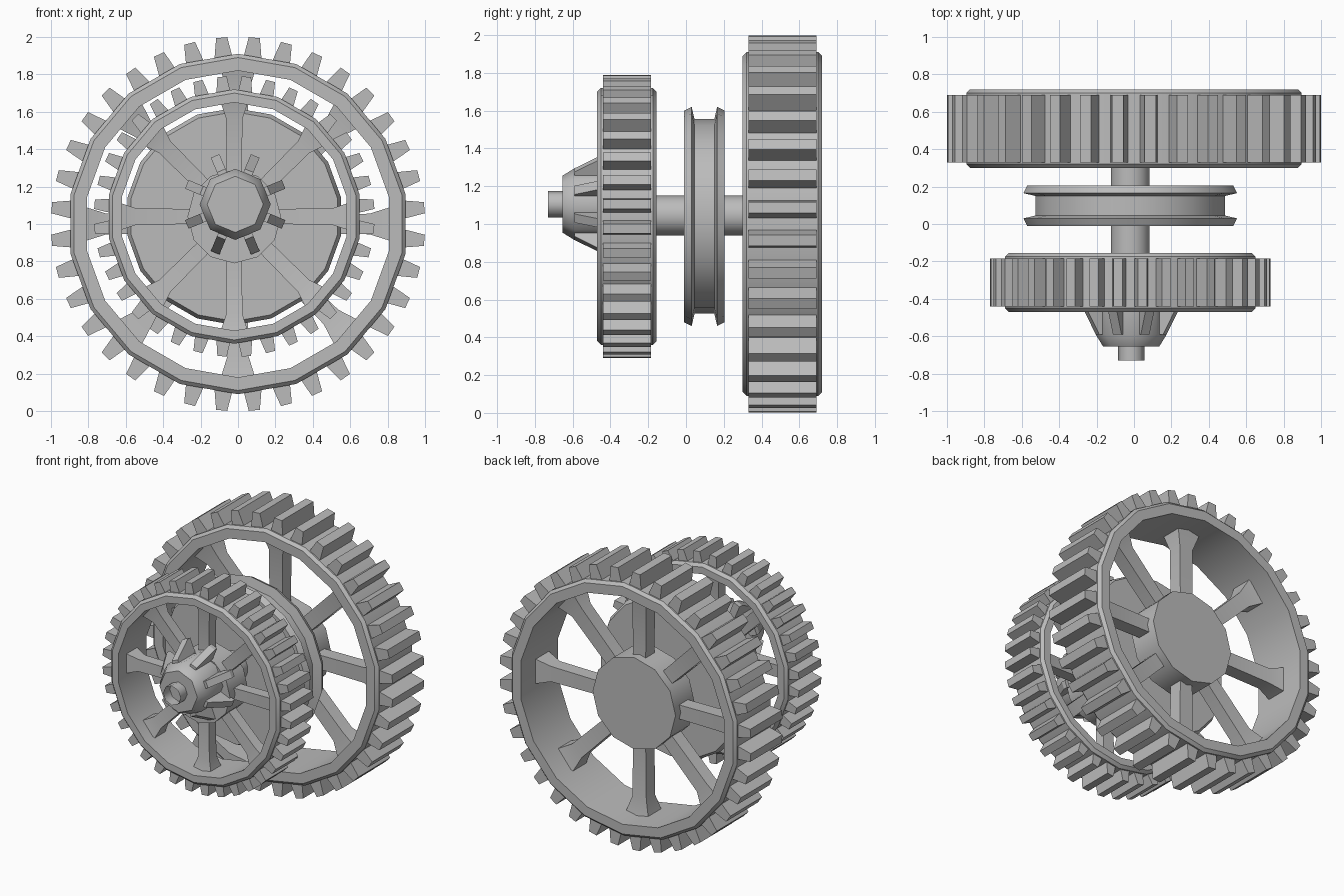
import bpy, bmesh, math
from mathutils import Matrix, Vector

cube = bpy.data.objects.get("Cube")
if cube:
    bpy.data.objects.remove(cube, do_unlink=True)

grey = bpy.data.materials.new("plain grey")
grey.use_nodes = True
colour = (0.5, 0.5, 0.5, 1)
grey.diffuse_color = colour
grey.node_tree.nodes["Principled BSDF"].inputs["Base Color"].default_value = colour


def finish(name, bm, centre, angle=30):
    bmesh.ops.recalc_face_normals(bm, faces=bm.faces)
    mesh = bpy.data.meshes.new(name)
    bm.to_mesh(mesh)
    bm.free()
    mesh.materials.append(grey)
    obj = bpy.data.objects.new(name, mesh)
    obj.location = (centre[0], 0, centre[1])
    bpy.context.collection.objects.link(obj)
    bpy.ops.object.select_all(action='DESELECT')
    obj.select_set(True)
    bpy.context.view_layer.objects.active = obj
    bpy.ops.object.shade_smooth_by_angle(angle=math.radians(angle))
    return obj


def lathe(name, profile, sides, centre, closed=False, caps=True, angle=30):
    """Turn a (y, radius) profile about the y axis, with a corner at the top."""
    bm = bmesh.new()
    rings = []
    for y, r in profile:
        turn = [math.pi / 2 + math.tau * i / sides for i in range(sides)]
        rings.append([bm.verts.new((r * math.cos(a), y, r * math.sin(a))) for a in turn])
    pairs = list(zip(rings, rings[1:]))
    if closed:
        pairs.append((rings[-1], rings[0]))
    for a, b in pairs:
        for i in range(sides):
            j = (i + 1) % sides
            bm.faces.new((a[i], a[j], b[j], b[i]))
    if caps and not closed:
        bm.faces.new(rings[0])
        bm.faces.new(rings[-1])
    return finish(name, bm, centre, angle)


def radial(name, sections, count, offset, centre):
    """Repeat a bar of (radius, width, y0, y1) sections around the y axis."""
    bm = bmesh.new()
    for k in range(count):
        rot = Matrix.Rotation(math.tau * (k + offset) / count, 3, 'Y')
        loops = []
        for r, w, y0, y1 in sections:
            corners = ((-w / 2, y0), (w / 2, y0), (w / 2, y1), (-w / 2, y1))
            loops.append([bm.verts.new(rot @ Vector((x, y, r))) for x, y in corners])
        for a, b in zip(loops, loops[1:]):
            for i in range(4):
                j = (i + 1) % 4
                bm.faces.new((a[i], a[j], b[j], b[i]))
        bm.faces.new(loops[0])
        bm.faces.new(loops[-1])
    return finish(name, bm, centre, 20)


def gear(name, centre, y0, y1, tip, outer, inner, hub, hub_y, tooth, spoke):
    """Toothed rim with eight flared spokes and a solid hub."""
    b = 0.02
    lathe(name + "_rim", [(y0, inner), (y0, outer - b), (y0 + b, outer),
                          (y1 - b, outer), (y1, outer - b), (y1, inner)],
          18, centre, closed=True)
    t0, t1 = y0 + 0.03, y1 - 0.03
    radial(name + "_teeth", [(outer - 0.03, tooth[0], t0, t1), (tip, tooth[1], t0, t1)],
           36, 0.5, centre)
    lathe(name + "_hub", [(hub_y[0], hub), (hub_y[1], hub)], 12, centre, angle=35)
    mid, half = sum(hub_y) / 2, spoke / 2
    knee = inner - 0.24 * (inner - hub)
    radial(name + "_spokes",
           [(hub - 0.04, spoke, mid - half, mid + half),
            (knee, spoke * 1.1, mid - half, mid + half),
            (inner + 0.01, spoke * 1.9, mid - half * 1.6, mid + half * 1.6)],
           8, 0, centre)


axle = (-0.02, 1.04)
knob = (-0.015, 1.105)

# Two gears
gear("large_gear", (0, 1), 0.30, 0.72, 1.0, 0.91, 0.82, 0.33, (0.37, 0.59), (0.1, 0.06), 0.1)
gear("small_gear", axle, -0.47, -0.155, 0.75, 0.68, 0.61, 0.25, (-0.42, -0.22), (0.08, 0.05), 0.08)

# Shaft and grooved pulley
lathe("shaft", [(-0.25, 0.105), (0.4, 0.105)], 18, (-0.02, 1.045))
lathe("pulley", [(-0.01, 0.56), (0.03, 0.58), (0.045, 0.515), (0.15, 0.515),
                 (0.165, 0.58), (0.205, 0.56)], 18, axle)

# Finned knob with an open tube at its tip
lathe("knob", [(-0.4, 0.19), (-0.59, 0.19), (-0.655, 0.15)], 8, knob, angle=50)
radial("knob_fins", [(0.12, 0.05, -0.59, -0.4), (0.195, 0.05, -0.59, -0.4),
                     (0.28, 0.05, -0.43, -0.4)], 8, 0.5, knob)
lathe("tip_tube", [(-0.73, 0.07), (-0.65, 0.07)], 8, knob, caps=False, angle=50)
